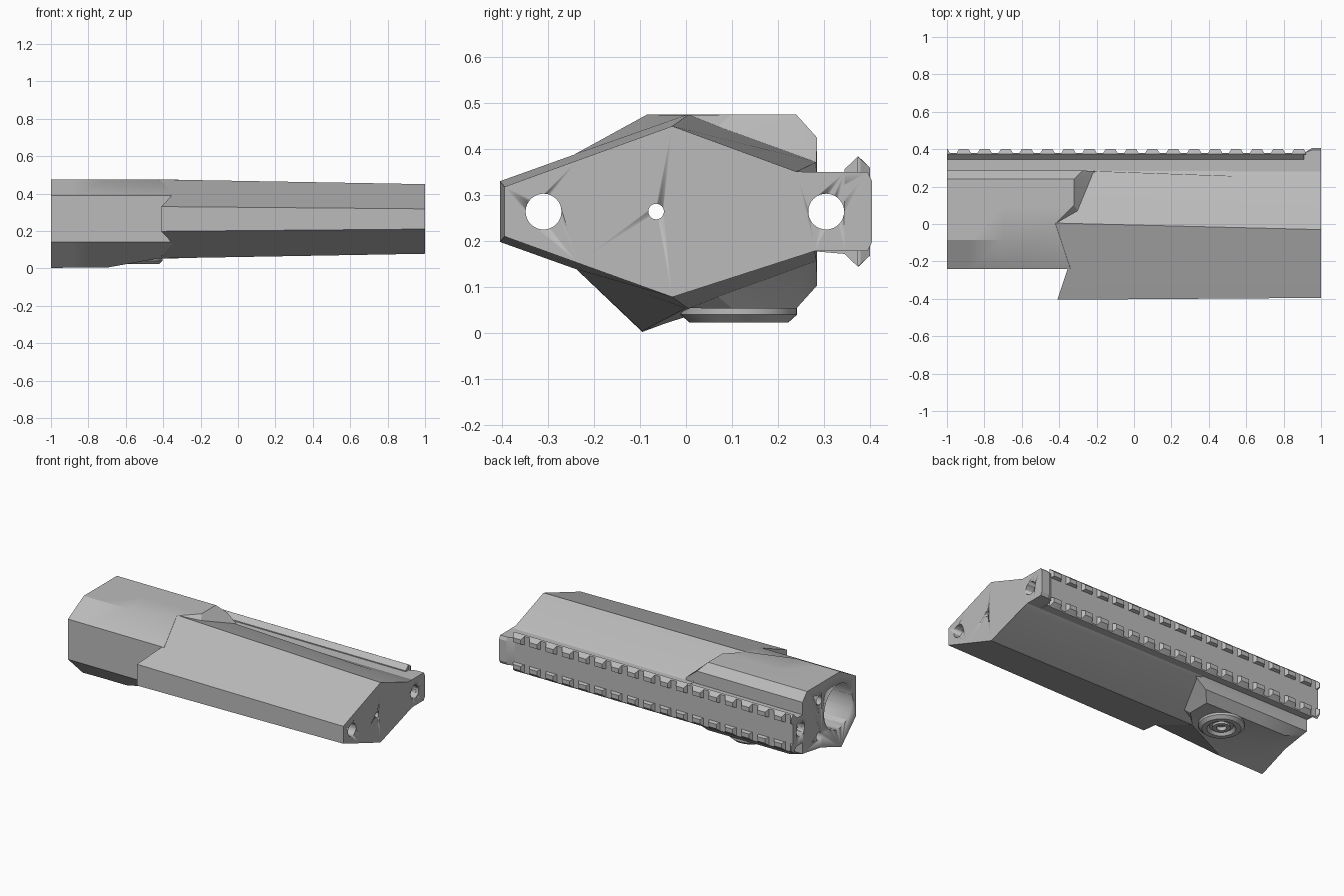
import bpy, bmesh, math

cube = bpy.data.objects.get("Cube")
if cube:
    bpy.data.objects.remove(cube, do_unlink=True)

MID = 0.264  # height of the long axis


def material(name, rgb):
    m = bpy.data.materials.new(name)
    m.use_nodes = True
    m.diffuse_color = (*rgb, 1)
    m.node_tree.nodes["Principled BSDF"].inputs["Base Color"].default_value = (*rgb, 1)
    return m


grey = material("plain grey", (0.5, 0.5, 0.5))


def finish(name, bm, angle=20):
    bmesh.ops.recalc_face_normals(bm, faces=bm.faces)
    me = bpy.data.meshes.new(name)
    bm.to_mesh(me)
    bm.free()
    ob = bpy.data.objects.new(name, me)
    bpy.context.collection.objects.link(ob)
    me.materials.append(grey)
    bpy.ops.object.select_all(action="DESELECT")
    ob.select_set(True)
    bpy.context.view_layer.objects.active = ob
    bpy.ops.object.shade_smooth_by_angle(angle=math.radians(angle))
    return ob


def loft(bm, rings):
    """Skin equal-length rings of points and cap both ends."""
    loops = [[bm.verts.new(p) for p in ring] for ring in rings]
    for a, b in zip(loops, loops[1:]):
        for i in range(len(a)):
            j = (i + 1) % len(a)
            bm.faces.new((a[i], a[j], b[j], b[i]))
    caps = [bm.faces.new(loops[0]), bm.faces.new(loops[-1])]
    bmesh.ops.triangulate(bm, faces=caps)


def extrude(bm, profile, x0, x1):
    loft(bm, [[(x, y, z) for y, z in profile] for x in (x0, x1)])


def mirror(points):
    """Add the points reflected below the long axis, closing a profile."""
    return points + [(*p[:-1], 2 * MID - p[-1]) for p in reversed(points)]


def drill(parts, y, z, r, x0, x1, sides=32):
    """Cut a round hole along x through the parts."""
    bm = bmesh.new()
    ring = [(y + r * math.cos(math.tau * i / sides), z + r * math.sin(math.tau * i / sides))
            for i in range(sides)]
    extrude(bm, ring, x0, x1)
    cutter = finish("hole_cutter", bm)
    cutter.hide_render = True
    for ob in parts:
        mod = ob.modifiers.new("hole", "BOOLEAN")
        mod.operation = "DIFFERENCE"
        mod.solver = "EXACT"
        mod.object = cutter
        bpy.context.view_layer.objects.active = ob
        bpy.ops.object.modifier_apply(modifier=mod.name)
    bpy.data.objects.remove(cutter, do_unlink=True)


# Tapered front body with a stepped rear edge
bm = bmesh.new()
nose = [(1, -.395, .318), (1, -.235, .376), (1, -.03, .45), (1, .24, .351),
        (1, .28, .35), (1, .345, .35)]
tail = [(-.41, -.405, .33), (-.355, -.24, .389), (-.42, .005, .475), (-.25, .284, .372),
        (-.25, .285, .35), (-.25, .345, .35)]
loft(bm, [mirror(nose), mirror(tail)])
front_body = finish("front_body", bm)

# Rear housing: upper outline, then lower outline with its keel
bm = bmesh.new()


def housing(x, upper_crest, low):
    upper = [(-.24, .14), (-.24, .39), (upper_crest, .475), (.1, .475), (.24, .475), (.285, .425)]
    return [(x, y, z) for y, z in upper + low]


low_back = [(.285, .105), (.24, .1), (.1, .075), (-.095, .002)]
low_mid = [(.285, .105), (.24, .055), (.06, .055), (-.095, .004)]
upper_end = [(-.42, 0, .474), (-.32, .1, .475), (-.32, .24, .475), (-.275, .285, .425)]
step_end = [(-.40, .01, .455), (-.30, .065, .445), (-.215, .27, .37), (-.2, .284, .365)]
rim = [(-.34, -.24, .14), (-.34, -.24, .39)]


def flipped(points):
    return [(x, y, 2 * MID - z) for x, y, z in reversed(points)]


loft(bm, [housing(-1, -.085, low_back), housing(-.88, -.085, low_mid),
          housing(-.7, -.085, low_mid),
          rim + upper_end + flipped(upper_end),
          rim + step_end + flipped(step_end)])
rear_housing = finish("rear_housing", bm, 25)

# Accessory rail with its neck
bm = bmesh.new()
extrude(bm, mirror([(.25, .348), (.345, .348), (.345, .356), (.374, .384), (.38, .378)]), -1, .91)
rail = finish("rail", bm)

# Nose block closing the rail
bm = bmesh.new()
block = mirror([(.3, .35), (.395, .35), (.405, .33)])
start = [(min(y, .38), z) for y, z in block]
loft(bm, [[(.91, y, z) for y, z in start], [(.95, y, z) for y, z in block],
          [(1, y, z) for y, z in block]])
rail_end_block = finish("rail_end_block", bm)

# Rail teeth along both edges
bm = bmesh.new()
base = [(.374, .384), (.38, .378), (.38, .325), (.37, .325)]
outer = [(.375, .384), (.4, .36), (.4, .333), (.37, .325)]
for k in range(-1, 17):
    c = -.91 + .112 * k
    for side in (1, -1):
        rings = []
        for half, shape in ((.038, base), (.026, outer), (-.026, outer), (-.038, base)):
            rings.append([(max(c + half, -1 + .0005 * (half > 0)), y, MID + side * (z - MID))
                          for y, z in shape])
        loft(bm, rings)
rail_teeth = finish("rail_teeth", bm)

# Long holes, main bore and the two small pin holes
solid = [front_body, rear_housing, rail]
drill([front_body], -.31, MID, .039, -.6, 1.1)
drill(solid + [rail_end_block], .305, MID, .039, -1.1, 1.1)
drill([front_body, rear_housing], -.065, MID, .017, -.6, 1.1, 24)
drill([front_body, rear_housing], -.065, MID, .138, -1.1, -.25, 48)
for z in (.375, .153):
    drill([rear_housing], .123, z, .026, -1.1, -.8, 24)

# Round stud underneath
bm = bmesh.new()
profile = [(.127, .06), (.127, .04), (.108, .023), (.08, .023), (.066, .04),
           (.05, .04), (.05, .028), (.028, .028), (.028, .05)]
sides = 40
loft(bm, [[(-.53 + r * math.cos(math.tau * i / sides), .115 + r * math.sin(math.tau * i / sides), z)
           for i in range(sides)] for r, z in profile])
finish("underside_stud", bm, 25)
